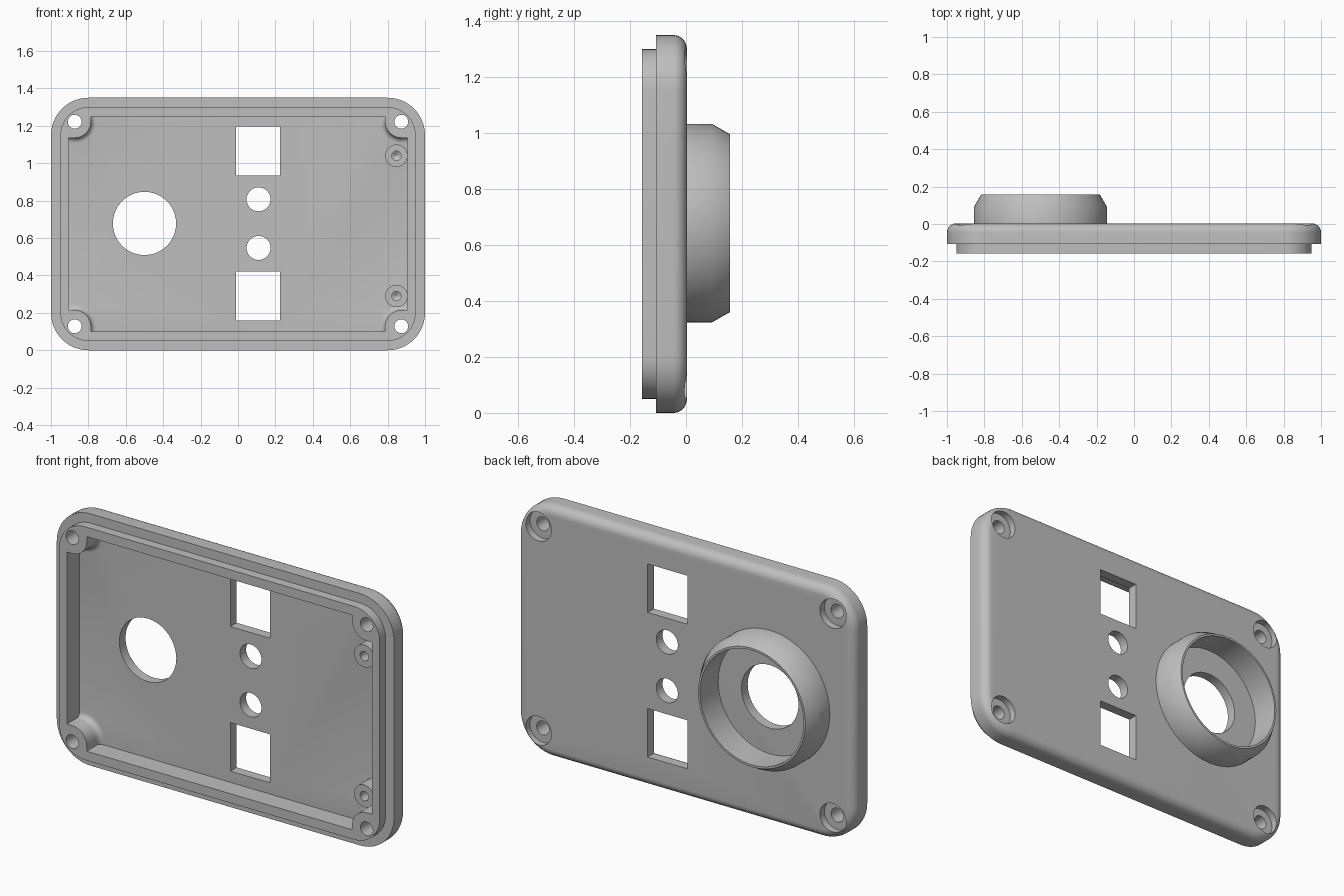
import bpy, bmesh, math
from mathutils import Vector

if "Cube" in bpy.data.objects:
    bpy.data.objects.remove(bpy.data.objects["Cube"])

# One plain grey plastic
grey = bpy.data.materials.new("grey plastic")
grey.use_nodes = True
COLOR = (0.52, 0.52, 0.52, 1)
grey.diffuse_color = COLOR
grey.node_tree.nodes["Principled BSDF"].inputs["Base Color"].default_value = COLOR

MID = 0.675                           # height of the panel centre
FRONT, STEP, FLOOR, BACK, RIM = -0.157, -0.107, -0.05, 0.003, 0.157
SCREW_X, SCREW_Z = 0.873, 0.547       # screw offsets from the centre
SCREWS = [(sx * SCREW_X, MID + sz * SCREW_Z) for sx in (-1, 1) for sz in (-1, 1)]


def make(name, bm):
    bmesh.ops.remove_doubles(bm, verts=bm.verts, dist=1e-5)
    bmesh.ops.recalc_face_normals(bm, faces=bm.faces)
    mesh = bpy.data.meshes.new(name)
    bm.to_mesh(mesh)
    bm.free()
    mesh.materials.append(grey)
    ob = bpy.data.objects.new(name, mesh)
    bpy.context.collection.objects.link(ob)
    return ob


def bridge(bm, a, b):
    n = len(a)
    for i in range(n):
        j = (i + 1) % n
        bm.faces.new((a[i], a[j], b[j], b[i]))


def lathe(name, profile, x, z, sides=48, closed=False):
    """Revolve (radius, y) points about a front-to-back axis."""
    bm = bmesh.new()
    rings = []
    for r, y in profile:
        angles = [math.tau * i / sides for i in range(sides)]
        rings.append([bm.verts.new((x + r * math.cos(a), y, z + r * math.sin(a)))
                      for a in angles])
    for a, b in zip(rings, rings[1:]):
        bridge(bm, a, b)
    if closed:
        bridge(bm, rings[-1], rings[0])
    else:
        bm.faces.new(rings[0])
        bm.faces.new(rings[-1])
    return make(name, bm)


def box(name, x0, x1, y0, y1, z0, z1):
    bm = bmesh.new()
    bmesh.ops.create_cube(bm, size=1)
    for v in bm.verts:
        v.co = Vector(((x0 + x1) / 2 + v.co.x * (x1 - x0),
                       (y0 + y1) / 2 + v.co.y * (y1 - y0),
                       (z0 + z1) / 2 + v.co.z * (z1 - z0)))
    return make(name, bm)


def rounded_slab(name, sections, steps=12):
    """Stack rounded rectangles given as (inset, y)."""
    bm = bmesh.new()
    rings = []
    for inset, y in sections:
        ring = []
        for k, (sx, sz) in enumerate(((1, 1), (-1, 1), (-1, -1), (1, -1))):
            for i in range(steps + 1):
                a = (k + i / steps) * math.pi / 2
                r = 0.2 - inset
                ring.append(bm.verts.new((sx * 0.8 + r * math.cos(a), y,
                                          MID + sz * (MID - 0.2) + r * math.sin(a))))
        rings.append(ring)
    for a, b in zip(rings, rings[1:]):
        bridge(bm, a, b)
    bm.faces.new(rings[0])
    bm.faces.new(rings[-1])
    return make(name, bm)


def cut(target, cutters):
    for c in cutters:
        m = target.modifiers.new("cut", "BOOLEAN")
        m.operation, m.solver, m.object = "DIFFERENCE", "EXACT", c
    deps = bpy.context.evaluated_depsgraph_get()
    target.modifiers.update()
    mesh = bpy.data.meshes.new_from_object(target.evaluated_get(deps))
    target.modifiers.clear()
    target.data = mesh
    for c in cutters:
        bpy.data.objects.remove(c)


# Panel with a stepped front lip and a rounded back edge
sections = [(0.05, FRONT), (0.05, STEP), (0, STEP)]
R = 0.048
for i in range(9):
    a = i / 8 * math.pi / 2
    sections.append((R - R * math.cos(a), BACK - R + R * math.sin(a)))
panel = rounded_slab("panel", sections)

# Front cavity, leaving flared screw posts in its corners
cavity = box("cavity_cutter", -0.905, 0.905, -0.3, FLOOR, MID - 0.575, MID + 0.575)
POST, FLARE = 0.086, 0.03
post_profile = [(POST, -0.4)]
for i in range(7):
    a = i / 6 * math.pi / 2
    post_profile.append((POST + FLARE * (1 - math.cos(a)), FLOOR - FLARE + FLARE * math.sin(a)))
post_profile.append((POST + FLARE, 0.1))
posts = []
for x, z in SCREWS:
    sx, sz = math.copysign(1, x), math.copysign(1, z - MID)
    posts.append(lathe("post", post_profile, x, z))
    for dx, dz in ((POST, 0), (0, POST)):
        xs = sorted((x - sx * dx, x + sx * 0.2))
        zs = sorted((z - sz * dz, z + sz * 0.2))
        posts.append(box("post_side", *xs, -0.4, 0.1, *zs))
cut(cavity, posts)

# Openings through the panel
holes = [cavity, lathe("main_hole", [(0.169, -0.4), (0.169, 0.4)], -0.5, 0.678, 64)]
for z0, z1 in ((0.16, 0.42), (0.935, 1.195)):
    holes.append(box("window", -0.01, 0.225, -0.4, 0.4, z0, z1))
for z in (0.547, 0.807):
    holes.append(lathe("round_hole", [(0.064, -0.4), (0.064, 0.4)], 0.11, z))
for x, z in SCREWS:
    holes.append(lathe("screw_hole",
                       [(0.037, -0.4), (0.037, -0.035), (0.077, -0.035), (0.077, 0.2)], x, z, 32))
cut(panel, holes)

# Raised collar on the back with a side hole
collar = lathe("collar", [(0.355, -0.01), (0.355, 0.092), (0.318, RIM),
                          (0.307, RIM), (0.307, -0.01)], -0.5, 0.678, 80, True)
pin = lathe("pin_hole", [(0.03, -0.2), (0.03, 0.2)], 0, 0, 24)
for v in pin.data.vertices:           # turn the cutter to run sideways
    v.co = Vector((v.co.y - 0.85, v.co.x + 0.05, v.co.z + 0.678))
cut(collar, [pin])

# Small threaded posts on the left side
parts = [panel, collar]
for name, z in (("lower_post", 0.29), ("upper_post", 1.04)):
    parts.append(lathe(name, [(0.06, FLOOR + 0.01), (0.06, -0.14), (0.025, -0.14),
                              (0.025, -0.08), (0.002, -0.065)], 0.847, z, 32))

# Smooth shading with crisp edges
for ob in bpy.context.view_layer.objects:
    ob.select_set(ob in parts)
bpy.context.view_layer.objects.active = panel
bpy.ops.object.shade_smooth_by_angle(angle=math.radians(30))
